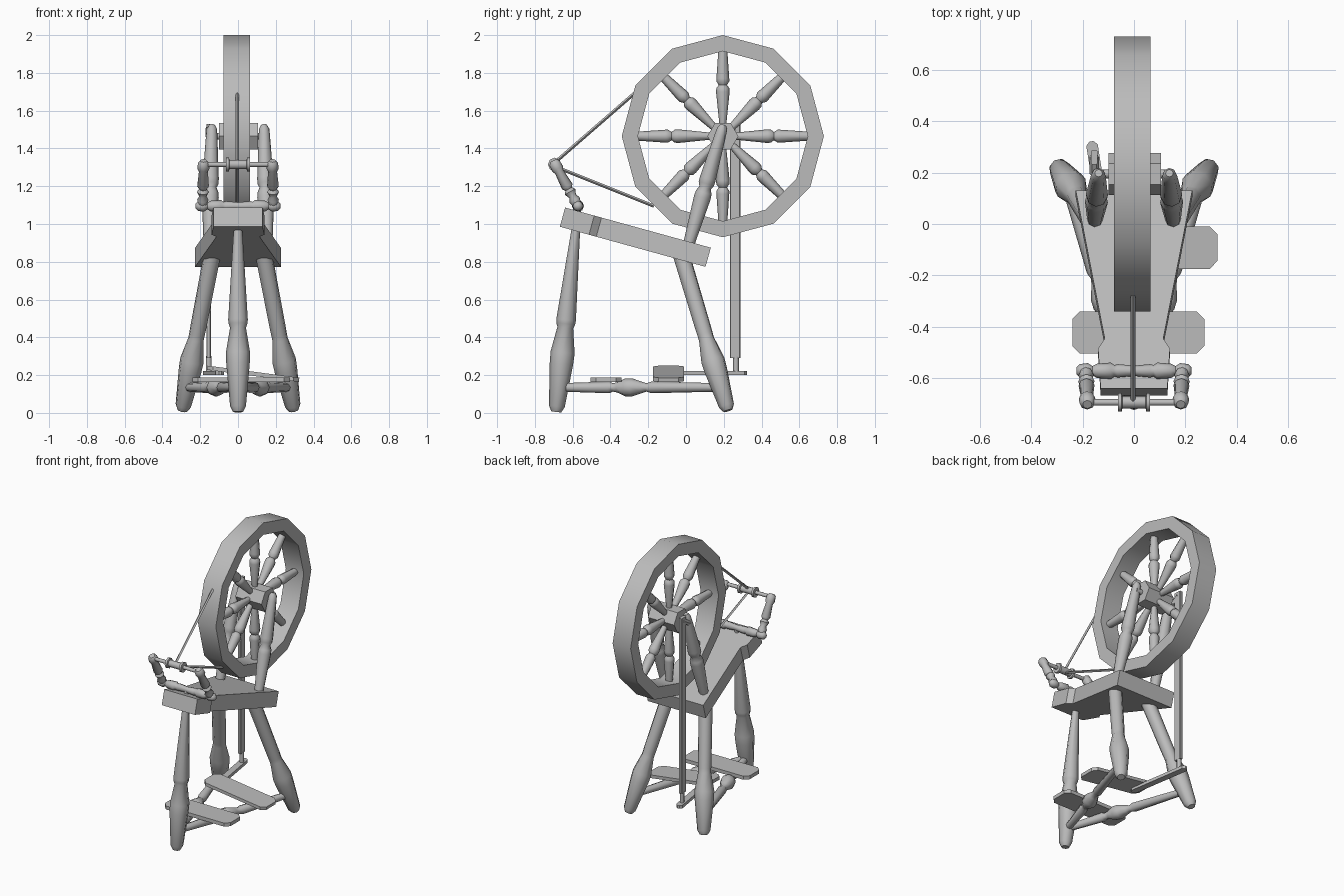
import bpy, bmesh
from math import sin, cos, pi, radians
from mathutils import Vector, Matrix

cube = bpy.data.objects.get("Cube")
if cube:
    bpy.data.objects.remove(cube, do_unlink=True)

grey = bpy.data.materials.new("plain grey")
grey.use_nodes = True
grey.diffuse_color = (0.5, 0.5, 0.5, 1)
grey.node_tree.nodes["Principled BSDF"].inputs["Base Color"].default_value = (0.5, 0.5, 0.5, 1)


def finish(name, bm, smooth=50):
    bmesh.ops.remove_doubles(bm, verts=bm.verts, dist=0.0001)
    bmesh.ops.recalc_face_normals(bm, faces=bm.faces)
    mesh = bpy.data.meshes.new(name)
    bm.to_mesh(mesh)
    bm.free()
    mesh.materials.append(grey)
    obj = bpy.data.objects.new(name, mesh)
    bpy.context.collection.objects.link(obj)
    bpy.ops.object.select_all(action='DESELECT')
    obj.select_set(True)
    bpy.context.view_layer.objects.active = obj
    bpy.ops.object.shade_smooth_by_angle(angle=radians(smooth))
    return obj


def turned(name, start, end, profile, sides=8):
    """Lathe a profile of (fraction along, radius) between two points."""
    a, b = Vector(start), Vector(end)
    axis = (b - a).normalized()
    u = axis.cross(Vector((0, 0, 1)))
    u = u.normalized() if u.length > 0.01 else Vector((1, 0, 0))
    v = axis.cross(u)
    bm = bmesh.new()
    rings = []
    for t, r in profile:
        c = a.lerp(b, t)
        rings.append([bm.verts.new(c + r * (u * cos(2 * pi * i / sides) + v * sin(2 * pi * i / sides)))
                      for i in range(sides)])
    for lo, hi in zip(rings, rings[1:]):
        for i in range(sides):
            j = (i + 1) % sides
            bm.faces.new((lo[i], lo[j], hi[j], hi[i]))
    if profile[0] != profile[-1]:
        bm.faces.new(rings[0])
        bm.faces.new(rings[-1])
    return finish(name, bm)


def plate(name, outline, thick, matrix):
    """Extrude a flat outline downwards, then place it."""
    bm = bmesh.new()
    face = bm.faces.new([bm.verts.new((x, y, 0)) for x, y in outline])
    new = bmesh.ops.extrude_face_region(bm, geom=[face])["geom"]
    bmesh.ops.translate(bm, verts=[g for g in new if isinstance(g, bmesh.types.BMVert)], vec=(0, 0, -thick))
    bm.transform(matrix)
    return finish(name, bm, 20)


def chamfered(length, width, c):
    h, w = length / 2, width / 2
    return [(-h, c - w), (c - h, -w), (h - c, -w), (h, c - w),
            (h, w - c), (h - c, w), (c - h, w), (-h, w - c)]


def place(x, y, z, angle=0, axis='X'):
    return Matrix.Translation((x, y, z)) @ Matrix.Rotation(radians(angle), 4, axis)


# Wheel: rim, hub, axle, spokes
CY, CZ = 0.195, 1.465
turned("wheel_rim", (-0.077, CY, CZ), (0.064, CY, CZ),
       [(0, 0.45), (0, 0.535), (1, 0.535), (1, 0.45), (0, 0.45)], 12)
turned("wheel_hub", (-0.1, CY, CZ), (0.105, CY, CZ), [(0, 0.082), (1, 0.082)], 6)
turned("wheel_axle", (-0.16, CY, CZ), (0.15, CY, CZ), [(0, 0.018), (1, 0.018)])
spoke = [(0, 0.018), (0.45, 0.036), (0.5, 0.034), (0.54, 0.022),
         (0.59, 0.034), (0.63, 0.034), (1, 0.024)]
for k in range(8):
    d = Vector((0, cos(k * pi / 4), sin(k * pi / 4)))
    c = Vector((-0.005, CY, CZ))
    turned(f"spoke_{k + 1}", c + d * 0.06, c + d * 0.45, spoke)

# Sloping seat with a notched, tapering outline
half = [(0.13, 0), (0.14, 0.16), (0.114, 0.2), (0.227, 0.8)]
plate("seat", half + [(-x, y) for x, y in reversed(half)], 0.105,
      place(0, -0.64, 1.087, -15.4))

# Legs
lower = [(0.56, 0.042), (0.69, 0.064), (0.75, 0.062), (0.97, 0.042), (1, 0.026)]
turned("front_leg", (0, -0.578, 1.02), (0, -0.687, 0.005),
       [(0, 0.02), (0.52, 0.052), (0.54, 0.05)] + lower)
for side, s in (("left", 1), ("right", -1)):
    turned(f"{side}_back_leg", (s * 0.13, -0.035, 0.87), (s * 0.295, 0.222, 0.012),
           [(0, 0.046), (0.5, 0.043), (0.53, 0.042)] + lower)

    # Stretcher from the front leg to this back leg
    turned(f"{side}_stretcher", (0, -0.67, 0.135), (s * 0.27, 0.185, 0.135),
           [(0, 0.022), (0.31, 0.031), (0.33, 0.022), (0.36, 0.028), (0.41, 0.048),
            (0.45, 0.048), (0.51, 0.03), (0.54, 0.022), (0.57, 0.031), (1, 0.022)])

    # Upright that holds the axle
    turned(f"{side}_wheel_post", (s * 0.153, 0.005, 0.86), (s * 0.138, 0.198, 1.525),
           [(0, 0.028), (0.42, 0.045), (0.46, 0.043), (0.5, 0.032), (0.53, 0.042),
            (0.57, 0.043), (0.92, 0.03), (0.97, 0.027), (1, 0.015)])

    # Spindle arm, thicker towards its foot
    turned(f"{side}_spindle_arm", (s * 0.187, -0.575, 1.1), (s * 0.182, -0.703, 1.335),
           [(0, 0.022), (0.12, 0.03), (0.2, 0.02), (0.3, 0.032), (0.36, 0.02),
            (0.42, 0.031), (0.75, 0.024), (0.82, 0.032), (0.95, 0.03), (1, 0.018)])

# Crossbar under the arms, with rounded ends
bar = [(0, 0.012), (0.03, 0.026), (0.1, 0.03), (0.14, 0.018), (0.18, 0.028),
       (0.3, 0.032), (0.33, 0.022), (0.36, 0.026), (0.5, 0.02)]
turned("crossbar", (-0.225, -0.572, 1.095), (0.225, -0.572, 1.095),
       bar + [(1 - t, r) for t, r in reversed(bar[:-1])])
turned("crossbar_stem", (0, -0.58, 1.02), (0, -0.572, 1.095), [(0, 0.018), (1, 0.018)])

# Spindle and bobbin
turned("spindle", (-0.2, -0.695, 1.315), (0.2, -0.695, 1.315), [(0, 0.013), (1, 0.013)])
turned("bobbin", (-0.063, -0.695, 1.315), (0.063, -0.695, 1.315),
       [(0, 0.036), (0.12, 0.036), (0.14, 0.024), (0.86, 0.024), (0.88, 0.036), (1, 0.036)])

# Drive band
for name, y, z, z0 in (("upper", -0.275, 1.69, 1.325), ("lower", -0.17, 1.095, 1.305)):
    turned(f"{name}_drive_band", (-0.004, -0.695, z0), (-0.004, y, z), [(0, 0.009), (1, 0.009)], 4)

# Two treadle boards, the rear one tilted
plate("front_treadle", chamfered(0.515, 0.165, 0.03), 0.025, place(0.017, -0.423, 0.188))
plate("rear_treadle", chamfered(0.49, 0.165, 0.03), 0.022, place(0.082, -0.092, 0.218, 7.5, 'Y'))

# Treadle arm, connecting rod and crank
plate("treadle_arm", chamfered(0.46, 0.045, 0.015), 0.022,
      place(-0.13, 0.095, 0.222, 99, 'Z'))
plate("connecting_rod", chamfered(0.024, 0.055, 0.004), 1.24, place(-0.155, 0.26, 1.53))
turned("rod_pin", (-0.155, 0.265, 0.2), (-0.155, 0.265, 0.3), [(0, 0.015), (1, 0.015)])
turned("crank", (-0.155, CY, CZ), (-0.155, 0.262, 1.505), [(0, 0.018), (1, 0.018)], 6)
